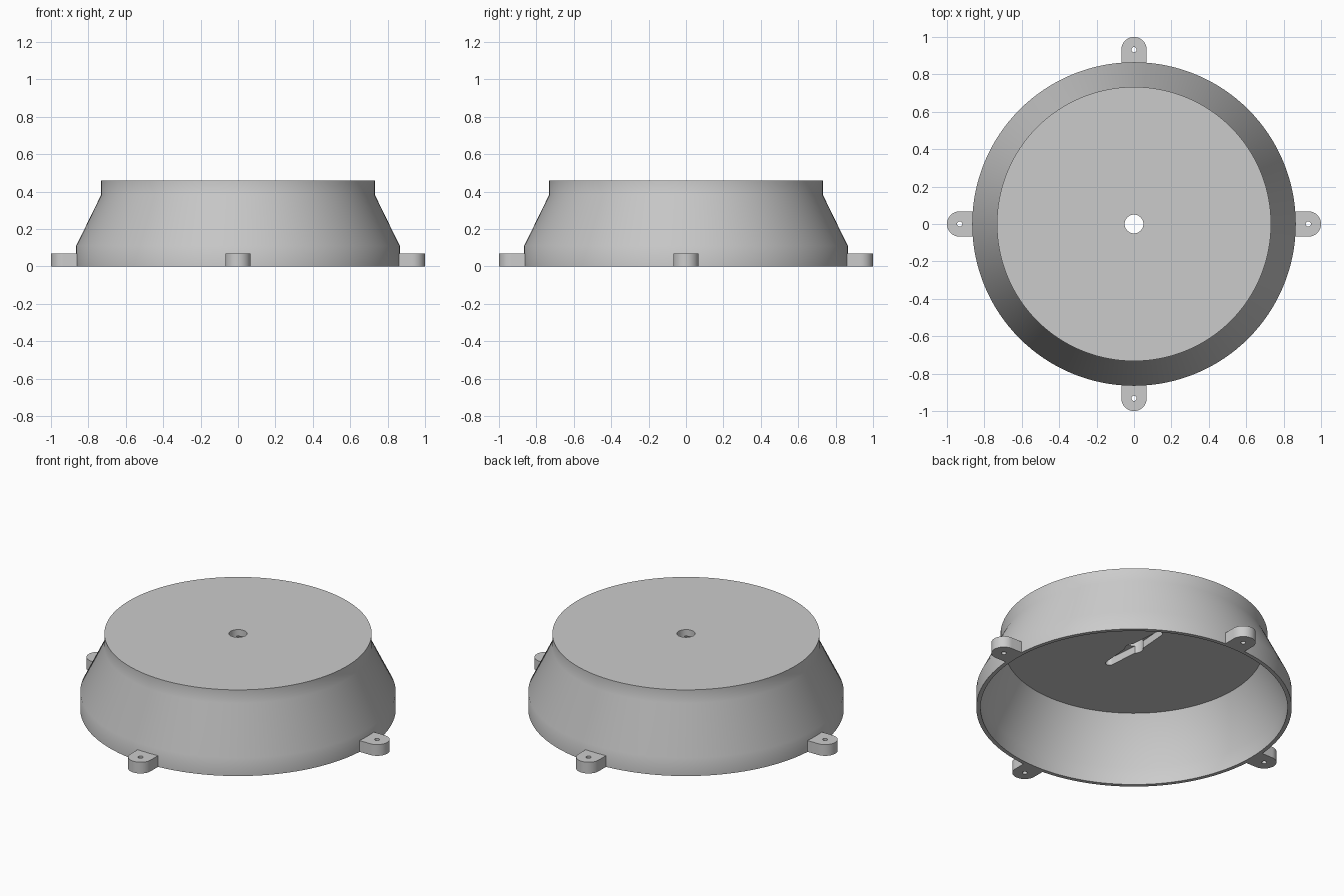
import bpy, bmesh, math
from math import sin, cos, pi

cube = bpy.data.objects.get("Cube")
if cube:
    bpy.data.objects.remove(cube)

grey = bpy.data.materials.new("light grey")
grey.use_nodes = True
grey.diffuse_color = (0.6, 0.6, 0.6, 1)
grey.node_tree.nodes["Principled BSDF"].inputs["Base Color"].default_value = (0.6, 0.6, 0.6, 1)


def finish(name, bm):
    bmesh.ops.recalc_face_normals(bm, faces=bm.faces)
    mesh = bpy.data.meshes.new(name)
    bm.to_mesh(mesh)
    bm.free()
    mesh.materials.append(grey)
    ob = bpy.data.objects.new(name, mesh)
    bpy.context.collection.objects.link(ob)
    return ob


def lathe(name, profile, steps):
    """Turn a closed (radius, height) profile round the z axis."""
    bm = bmesh.new()
    rings = [[bm.verts.new((r * cos(2 * pi * i / steps), r * sin(2 * pi * i / steps), z))
              for r, z in profile] for i in range(steps)]
    for i in range(steps):
        a, b = rings[i], rings[(i + 1) % steps]
        for j in range(len(profile)):
            k = (j + 1) % len(profile)
            bm.faces.new((a[j], b[j], b[k], a[k]))
    return finish(name, bm)


def prism(name, outline, z0, z1):
    """Extrude a flat outline from z0 to z1."""
    bm = bmesh.new()
    face = bm.faces.new([bm.verts.new((x, y, z0)) for x, y in outline])
    new = bmesh.ops.extrude_face_region(bm, geom=[face])["geom"]
    bmesh.ops.translate(bm, vec=(0, 0, z1 - z0),
                        verts=[v for v in new if isinstance(v, bmesh.types.BMVert)])
    return finish(name, bm)


def arc(cx, cy, r, start, end, n):
    return [(cx + r * cos(start + (end - start) * i / n),
             cy + r * sin(start + (end - start) * i / n)) for i in range(n + 1)]


def cut(ob, cutter):
    mod = ob.modifiers.new("cut", "BOOLEAN")
    mod.operation, mod.solver, mod.object = "DIFFERENCE", "EXACT", cutter
    select(ob)
    bpy.ops.object.modifier_apply(modifier=mod.name)
    bpy.data.objects.remove(cutter)


def select(ob):
    bpy.ops.object.select_all(action="DESELECT")
    ob.select_set(True)
    bpy.context.view_layer.objects.active = ob


def smooth(ob):
    select(ob)
    bpy.ops.object.shade_smooth_by_angle(angle=math.radians(30))


# Hollow housing with a thick top and a central shaft hole
housing = lathe("housing", [(0.05, 0.46), (0.733, 0.46), (0.733, 0.38), (0.865, 0.11), (0.865, 0),
                            (0.842, 0), (0.842, 0.105), (0.71, 0.375), (0.05, 0.375)], 128)

# Tapered two-arm recess in the underside of the top
arm = arc(0, 0.21, 0.022, 0, pi, 10)
half = [(0.038, 0)] + arm + [(-0.038, 0)]
recess = prism("recess_cutter", half + [(-x, -y) for x, y in half[1:-1]], 0.33, 0.42)
cut(housing, recess)
smooth(housing)

# Four round-ended mounting tabs, each with a screw hole
RADIUS, CENTRE = 0.068, 0.932
for name, turn in (("left", 0), ("back", 1), ("right", 2), ("front", 3)):
    outline = [(0.852, -RADIUS)] + arc(CENTRE, 0, RADIUS, -pi / 2, pi / 2, 24) + [(0.852, RADIUS)]
    tab = prism(name + "_mounting_tab", outline, 0, 0.068)
    cut(tab, prism("screw_cutter", arc(CENTRE, 0, 0.014, 0, 2 * pi, 24)[:-1], -0.1, 0.2))
    tab.rotation_euler.z = turn * pi / 2
    smooth(tab)
